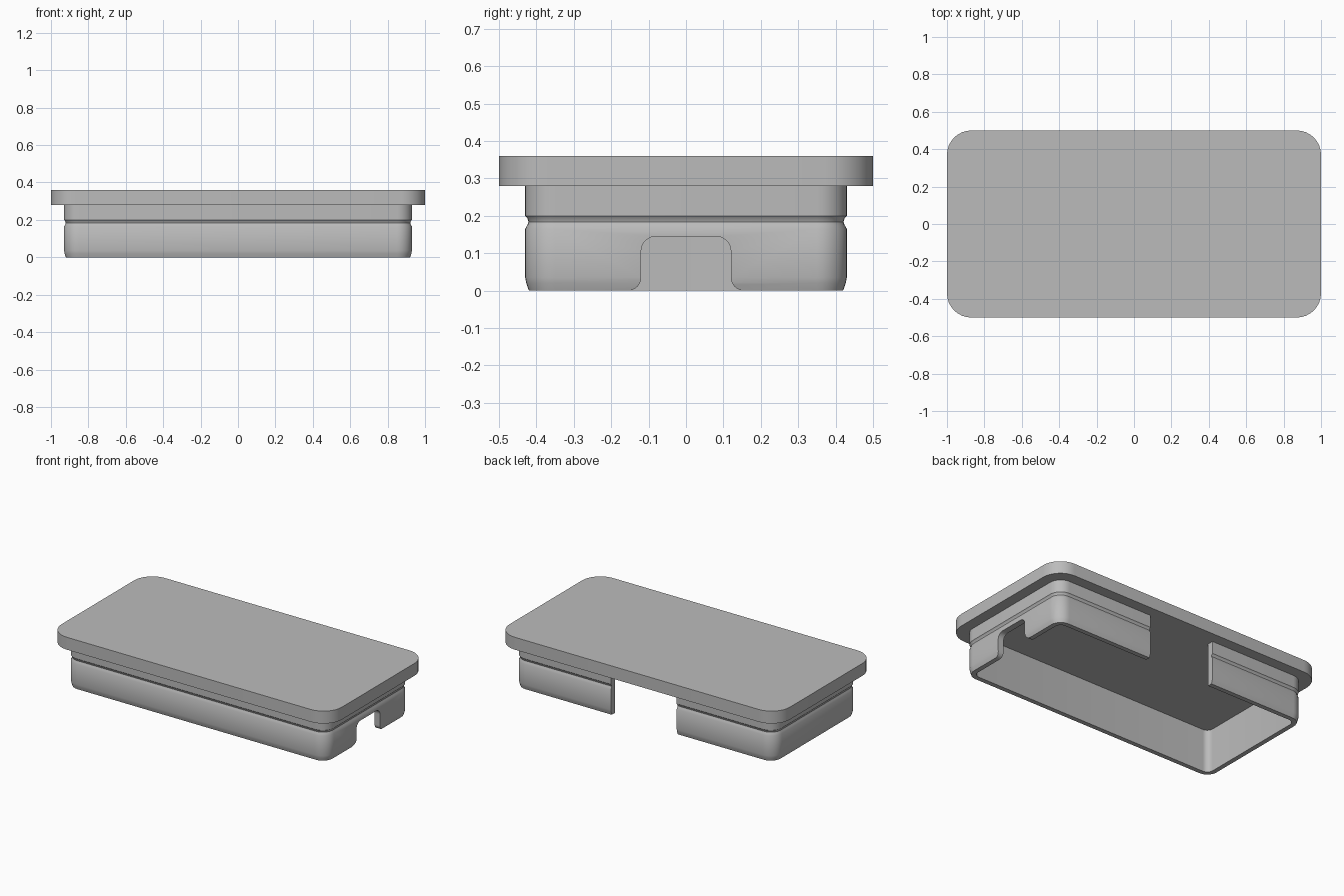
import bpy, bmesh
from math import radians, cos, sin

cube = bpy.data.objects.get("Cube")
if cube:
    bpy.data.objects.remove(cube, do_unlink=True)

grey = bpy.data.materials.new("plain grey")
grey.use_nodes = True
grey.diffuse_color = (0.5, 0.5, 0.5, 1)
grey.node_tree.nodes["Principled BSDF"].inputs["Base Color"].default_value = (0.5, 0.5, 0.5, 1)


def arc(cx, cy, r, start, end, steps=8):
    angles = [radians(start + (end - start) * i / steps) for i in range(steps + 1)]
    return [(cx + r * cos(a), cy + r * sin(a)) for a in angles]


def rounded_rect(hx, hy, r):
    pts = []
    for i, (sx, sy) in enumerate([(1, 1), (-1, 1), (-1, -1), (1, -1)]):
        pts += arc(sx * (hx - r), sy * (hy - r), r, 90 * i, 90 * i + 90)
    return pts


def loft(name, rings, closed=False):
    """Join equal rings of 3D points; either cap the ends or close the loop."""
    bm = bmesh.new()
    loops = [[bm.verts.new(p) for p in ring] for ring in rings]
    n = len(loops[0])
    pairs = list(zip(loops, loops[1:]))
    if closed:
        pairs.append((loops[-1], loops[0]))
    else:
        bm.faces.new(loops[0])
        bm.faces.new(loops[-1])
    for a, b in pairs:
        for i in range(n):
            j = (i + 1) % n
            bm.faces.new((a[i], a[j], b[j], b[i]))
    bmesh.ops.recalc_face_normals(bm, faces=bm.faces)
    mesh = bpy.data.meshes.new(name)
    bm.to_mesh(mesh)
    bm.free()
    mesh.materials.append(grey)
    obj = bpy.data.objects.new(name, mesh)
    bpy.context.collection.objects.link(obj)
    return obj


def select_only(obj):
    bpy.ops.object.select_all(action='DESELECT')
    obj.select_set(True)
    bpy.context.view_layer.objects.active = obj


def cut(obj, cutter):
    mod = obj.modifiers.new("cut", 'BOOLEAN')
    mod.operation = 'DIFFERENCE'
    mod.solver = 'EXACT'
    mod.object = cutter
    select_only(obj)
    bpy.ops.object.modifier_apply(modifier=mod.name)
    bpy.data.objects.remove(cutter, do_unlink=True)


# Lid plate
lid = loft("lid", [[(x, y, z) for x, y in rounded_rect(1, 0.5, 0.13)] for z in (0.28, 0.36)])

# Skirt wall: (inset, height) section with a snap groove and a tapered foot
section = [(0, 0.28), (0, 0.2), (0.006, 0.193), (0.009, 0.184), (0.006, 0.175), (0, 0.165),
           (0, 0.035), (0.003, 0.02), (0.01, 0), (0.04, 0), (0.04, 0.28)]
skirt = loft("skirt_wall",
             [[(x, y, z) for x, y in rounded_rect(0.93 - d, 0.43 - d, 0.08 - d)]
              for d, z in section], closed=True)

# Wide opening through the back wall
opening = [(-0.235, 0.3), (0.235, 0.3), (0.235, 0.5), (-0.235, 0.5)]
cut(skirt, loft("back_opening_cutter", [[(x, y, z) for x, y in opening] for z in (-0.1, 0.4)]))

# Cable notch with rounded top and flared foot in one end wall
half = [(0.155, -0.05)] + arc(0.155, 0.035, 0.035, 270, 180) + arc(0.08, 0.105, 0.04, 0, 90)
notch = half + [(-y, z) for y, z in reversed(half)]
cut(skirt, loft("notch_cutter", [[(x, y, z) for y, z in notch] for x in (0.8, 1.0)]))

for obj in (lid, skirt):
    select_only(obj)
    bpy.ops.object.shade_smooth_by_angle(angle=radians(32))
